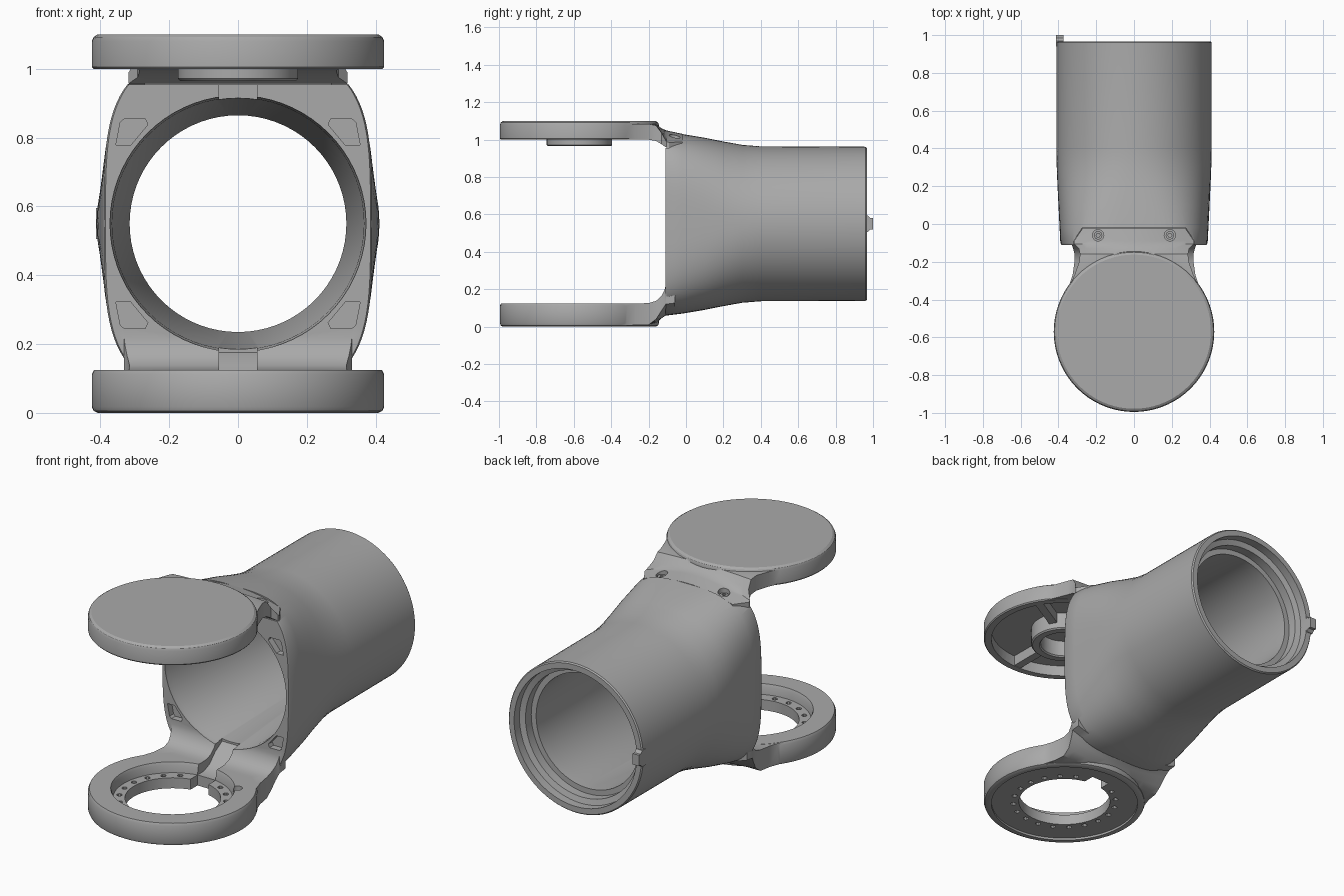
import bpy, bmesh, math
from mathutils import Matrix, Vector

cube = bpy.data.objects.get("Cube")
if cube:
    bpy.data.objects.remove(cube, do_unlink=True)

grey = bpy.data.materials.new("mid grey")
grey.use_nodes = True
colour = (0.4, 0.4, 0.4, 1)
grey.diffuse_color = colour
grey.node_tree.nodes["Principled BSDF"].inputs["Base Color"].default_value = colour

HUB_Y, MID_Z = -0.57, 0.55


def finish(name, bm):
    bmesh.ops.recalc_face_normals(bm, faces=bm.faces)
    mesh = bpy.data.meshes.new(name)
    bm.to_mesh(mesh)
    bm.free()
    mesh.materials.append(grey)
    ob = bpy.data.objects.new(name, mesh)
    bpy.context.collection.objects.link(ob)
    return ob


def loft(name, rings):
    """Closed skin through rings of points, capped at both ends."""
    bm = bmesh.new()
    rows = [[bm.verts.new(p) for p in ring] for ring in rings]
    for a, b in zip(rows, rows[1:]):
        for i in range(len(a)):
            j = (i + 1) % len(a)
            bm.faces.new((a[i], a[j], b[j], b[i]))
    bm.faces.new(rows[0])
    bm.faces.new(rows[-1])
    return finish(name, bm)


def revolve(name, profile, matrix, steps=72):
    """Spin (radius, height) pairs about z, then place with matrix."""
    bm = bmesh.new()
    verts = [bm.verts.new((r, 0, h)) for r, h in profile]
    closed = profile[0][0] > 0
    edges = [bm.edges.new(p) for p in zip(verts, verts[1:])]
    if closed:
        edges.append(bm.edges.new((verts[-1], verts[0])))
    bmesh.ops.spin(bm, geom=verts + edges, axis=(0, 0, 1), cent=(0, 0, 0),
                   angle=math.tau, steps=steps, use_merge=True)
    bmesh.ops.remove_doubles(bm, verts=bm.verts, dist=1e-5)
    bm.transform(matrix)
    return finish(name, bm)


def prism(name, points, start, end, place):
    """Extrude a 2D outline; place(u, v, t) maps it into space."""
    return loft(name, [[place(u, v, t) for u, v in points] for t in (start, end)])


def box(name, x0, x1, y0, y1, z0, z1):
    return prism(name, [(x0, y0), (x1, y0), (x1, y1), (x0, y1)], z0, z1,
                 lambda u, v, t: (u, v, t))


def rod(name, x, y, r, z0, z1, steps=24):
    return revolve(name, [(0, z0), (r, z0), (r, z1), (0, z1)],
                   Matrix.Translation((x, y, 0)), steps)


def combine(target, other, operation):
    mod = target.modifiers.new("combine", 'BOOLEAN')
    mod.operation, mod.solver, mod.object = operation, 'EXACT', other
    bpy.context.view_layer.objects.active = target
    bpy.ops.object.modifier_apply(modifier=mod.name)
    bpy.data.objects.remove(other, do_unlink=True)


def cut(target, other):
    combine(target, other, 'DIFFERENCE')


def join(target, other):
    combine(target, other, 'UNION')


def bracket(name, stations, arch_top):
    """Arm whose width, top, bottom and arch vary along y."""
    rings = []
    for y, w, top, low, k in stations:
        xs = [w * (i / 8 - 1) for i in range(17)]
        kt, kl = (k, 0) if arch_top else (0, k)
        upper = [(x, y, max(top - kt * x * x, low + 0.004)) for x in xs]
        lower = [(x, y, low + kl * x * x) for x in reversed(xs)]
        rings.append(upper + lower)
    return loft(name, rings)


# Main tube: squarish mouth flowing into a round barrel
def mouth_ring(y, a, b, n, count=96):
    ring = []
    for i in range(count):
        t = math.tau * i / count
        c, s = math.cos(t), math.sin(t)
        ring.append((a * math.copysign(abs(c) ** (2 / n), c), y,
                     MID_Z + b * math.copysign(abs(s) ** (2 / n), s)))
    return ring


tube = loft("tube_body", [mouth_ring(*s) for s in (
    (-0.11, .385, .49, 3.6), (-0.1, .39, .49, 3.6), (-0.02, .394, .48, 3.3),
    (0.1, .4, .46, 2.8), (0.2, .405, .44, 2.4), (0.3, .409, .422, 2.12),
    (0.4, .411, .414, 2), (0.96, .411, .412, 2), (0.967, .405, .406, 2))])

# Seat for the upper bracket
seat = [(-.5, -.2), (.5, -.2), (.5, -.1), (.325, -.1), (.272, -.018),
        (-.272, -.018), (-.325, -.1), (-.5, -.1)]
cut(tube, prism("seat_cutter", seat, 0.955, 1.2, lambda u, v, t: (u, v, t)))

# Lower arm and ring
join(tube, bracket("lower_arm", (
    (-.45, .4, .124, .006, 0), (-.36, .355, .124, .006, 0), (-.27, .325, .124, .008, 0),
    (-.2, .315, .126, .01, 0), (-.16, .315, .138, .02, .2), (-.13, .322, .165, .045, .4),
    (-.115, .328, .195, .055, .5), (-.108, .332, .225, .06, .55), (-.06, .332, .225, .066, .55)),
    False))
hub = Matrix.Translation((0, HUB_Y, 0))
join(tube, revolve("lower_disc", [
    (0, 0), (.408, 0), (.42, .006), (.425, .018), (.425, .112), (.418, .125), (0, .125)], hub))
cut(tube, revolve("lower_opening", [
    (0, -.1), (.385, -.1), (.385, .012), (.24, .012), (.24, .07), (.3, .07),
    (.305, .11), (.318, .14), (0, .14)], hub))
for i in range(20):
    t = math.tau * (i + 0.5) / 20
    cut(tube, rod("ring_hole", .27 * math.cos(t), HUB_Y + .27 * math.sin(t), .014, -.05, .1, 10))

# Bore with stepped rear socket
bore_axis = Matrix.Translation((0, 0, MID_Z)) @ Matrix.Rotation(-math.pi / 2, 4, 'X')
cut(tube, revolve("bore", [
    (0, -.3), (.372, -.3), (.372, -.1), (.366, -.08), (.315, .8), (.315, .86), (.345, .86),
    (.345, .91), (.375, .92), (.375, 1.1), (0, 1.1)], bore_axis))

# Cable slot through the ring and up into the bore
cut(tube, box("ring_slot", -.055, .055, -.4, -.275, -.1, .3))
ramp = [(-.3, .07), (-.22, .07), (-.17, .09), (-.12, .14), (-.06, .175), (-.06, .3), (-.3, .3)]
cut(tube, prism("slot_ramp", ramp, -.055, .055, lambda u, v, t: (t, u, v)))
cut(tube, box("top_notch", -.055, .055, -.2, -.06, .88, 1.0))

# Corner pockets in the mouth face
pocket = [(.355, .228), (.342, .295), (.33, .305), (.27, .305), (.262, .288), (.312, .228)]
for sx in (-1, 1):
    for sz in (-1, 1):
        cut(tube, prism("pocket", pocket, -.2, -.075,
                        lambda u, v, t: (sx * u, t, MID_Z + sz * v)))
cut(tube, rod("ring_screw_hole", .265, -.385, .026, .1, .2))

# Locating tab at the rear rim
tab = [(.94, -.045), (.97, -.045), (.985, -.03), (1.0, -.03), (1.0, .03), (.985, .03),
       (.97, .045), (.94, .045)]
join(tube, prism("tab", tab, -.412, -.374, lambda u, v, t: (t, u, MID_Z + v)))

# Upper cap: disc and arm, hollow below
cap = revolve("upper_cap", [
    (0, 1.0), (.42, 1.0), (.425, 1.006), (.425, 1.08), (.42, 1.092), (.408, 1.1), (0, 1.1)], hub)
join(cap, bracket("upper_arm", (
    (-.45, .4, 1.084, 1.002, 0), (-.36, .355, 1.084, 1.002, 0), (-.27, .315, 1.084, 1.002, 0),
    (-.2, .29, 1.084, 1.0, 0), (-.16, .286, 1.084, .993, .1), (-.13, .292, 1.06, .975, .3),
    (-.105, .318, 1.05, .957, .6), (-.09, .318, 1.046, .957, .6), (-.02, .27, 1.031, .957, .6)),
    True))
cut(cap, revolve("cap_hollow", [(0, .9), (.385, .9), (.385, 1.06), (0, 1.06)], hub))
for angle in (-90, 30, 150):
    rib = box("cap_rib", .14, .4, -.022, .022, 1.003, 1.07)
    rib.data.transform(hub @ Matrix.Rotation(math.radians(angle), 4, 'Z'))
    join(cap, rib)
join(cap, revolve("cap_boss", [
    (.125, 1.07), (.125, .972), (.132, .965), (.168, .965), (.175, .972), (.175, 1.07)], hub))

# Countersunk bracket screws
for side in (-1, 1):
    cut(cap, rod("screw_hole", side * .19, -.06, .03, .99, 1.2))
    screw = rod("bracket_screw", side * .19, -.06, .022, .98, 1.005)
    cut(screw, rod("screw_socket", side * .19, -.06, .011, .995, 1.1, 6))

# Smooth curved skins while keeping edges crisp
bpy.ops.object.select_all(action='DESELECT')
for ob in [o for o in bpy.context.scene.objects if o.type == 'MESH']:
    ob.select_set(True)
    bpy.context.view_layer.objects.active = ob
bpy.ops.object.shade_smooth_by_angle(angle=math.radians(32))
